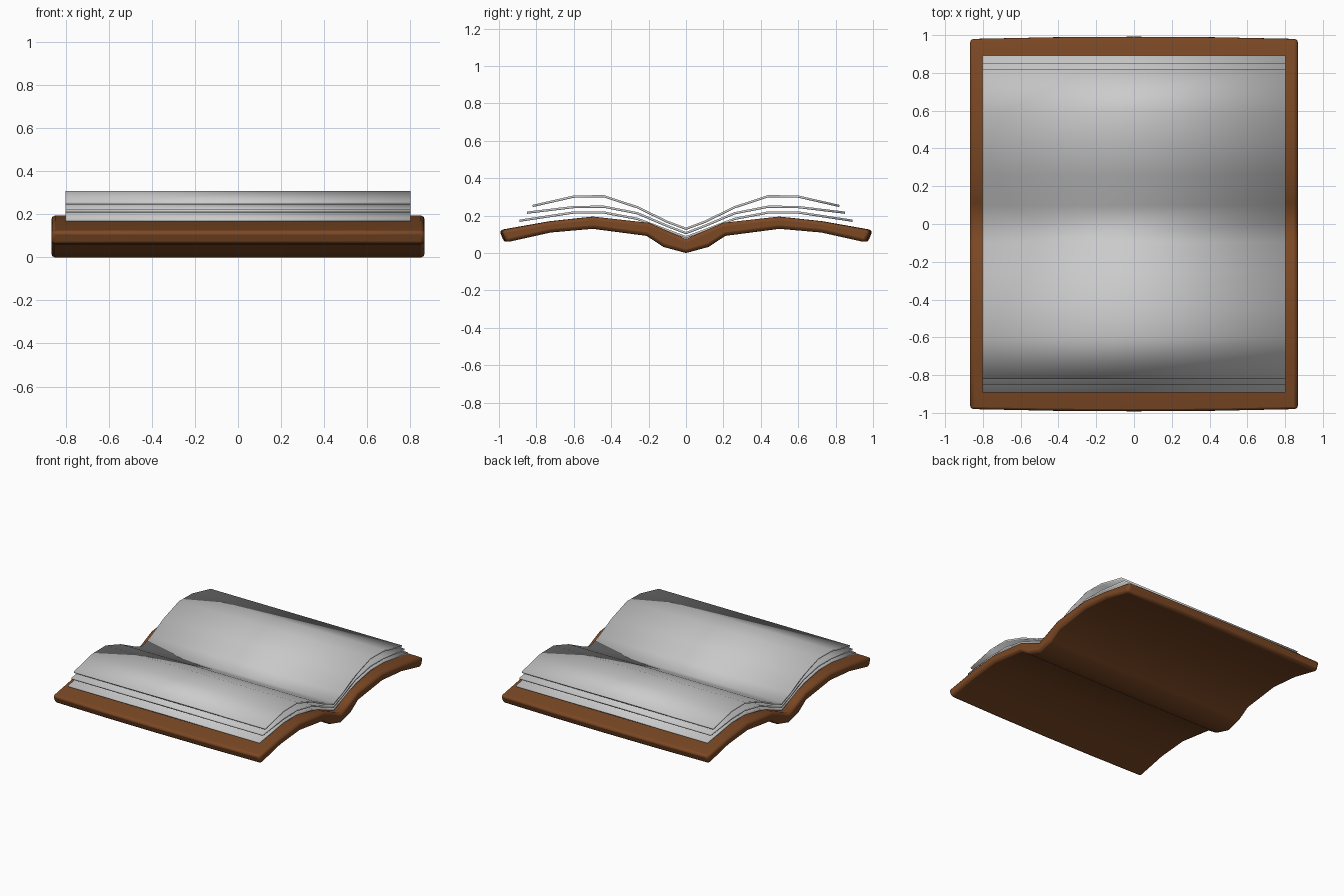
import bpy, bmesh

if "Cube" in bpy.data.objects:
    bpy.data.objects.remove(bpy.data.objects["Cube"])

# half profiles as (y, z), from the spine outwards
COVER_TOP = [(0, .075), (.11, .123), (.2, .162), (.5, .195), (.73, .17), (.995, .123)]
COVER_BOTTOM = [(0, 0), (.12, .033), (.21, .092), (.5, .13), (.73, .11), (.97, .057)]
PAGES = {
    "lower_page": [(0, .085), (.1, .122), (.26, .183), (.44, .217), (.6, .217), (.89, .173)],
    "middle_page": [(0, .107), (.1, .145), (.26, .213), (.44, .248), (.6, .246), (.85, .216)],
    "top_page": [(0, .130), (.1, .167), (.26, .245), (.44, .304), (.6, .302), (.82, .252)],
}

brown = bpy.data.materials.new("brown_leather")
brown.diffuse_color = (.2, .065, .018, 1)
brown.use_nodes = True
brown.node_tree.nodes["Principled BSDF"].inputs["Base Color"].default_value = brown.diffuse_color


def mirrored(half):
    return [(-y, z) for y, z in reversed(half[1:])] + half


def finish(bm, name):
    bmesh.ops.recalc_face_normals(bm, faces=bm.faces)
    me = bpy.data.meshes.new(name)
    bm.to_mesh(me)
    bm.free()
    ob = bpy.data.objects.new(name, me)
    bpy.context.collection.objects.link(ob)
    bpy.ops.object.select_all(action='DESELECT')
    ob.select_set(True)
    bpy.context.view_layer.objects.active = ob
    return ob


def sheet_grid(bm, profile, xs):
    rows = [[bm.verts.new((x, y, z)) for x in xs] for y, z in profile]
    for a, b in zip(rows, rows[1:]):
        for i in range(len(xs) - 1):
            bm.faces.new((a[i], a[i + 1], b[i + 1], b[i]))
    return rows


# leather cover: curved slab with rounded edges and slightly bowed ends
bm = bmesh.new()
xs = [-.868, -.43, 0, .43, .868]
top = sheet_grid(bm, mirrored(COVER_TOP), xs)
bottom = sheet_grid(bm, mirrored(COVER_BOTTOM), xs)
bmesh.ops.bridge_loops(bm, edges=[e for e in bm.edges if e.is_boundary])
for v in bm.verts:
    v.co.y *= 1.003 - .012 * (v.co.x / .868) ** 2
cover = finish(bm, "cover")
cover.data.materials.append(brown)
bev = cover.modifiers.new("rounded_edges", 'BEVEL')
bev.width, bev.segments = .018, 2
bev.limit_method, bev.angle_limit = 'ANGLE', 1.05
bpy.ops.object.shade_smooth_by_angle(angle=.9)

# pages: three thin curved sheets
for name, half in PAGES.items():
    bm = bmesh.new()
    sheet_grid(bm, mirrored(half), [-.803, .803])
    page = finish(bm, name)
    sol = page.modifiers.new("thickness", 'SOLIDIFY')
    sol.thickness, sol.offset, sol.use_even_offset = .012, 0, True
    bpy.ops.object.shade_smooth_by_angle(angle=.9)
